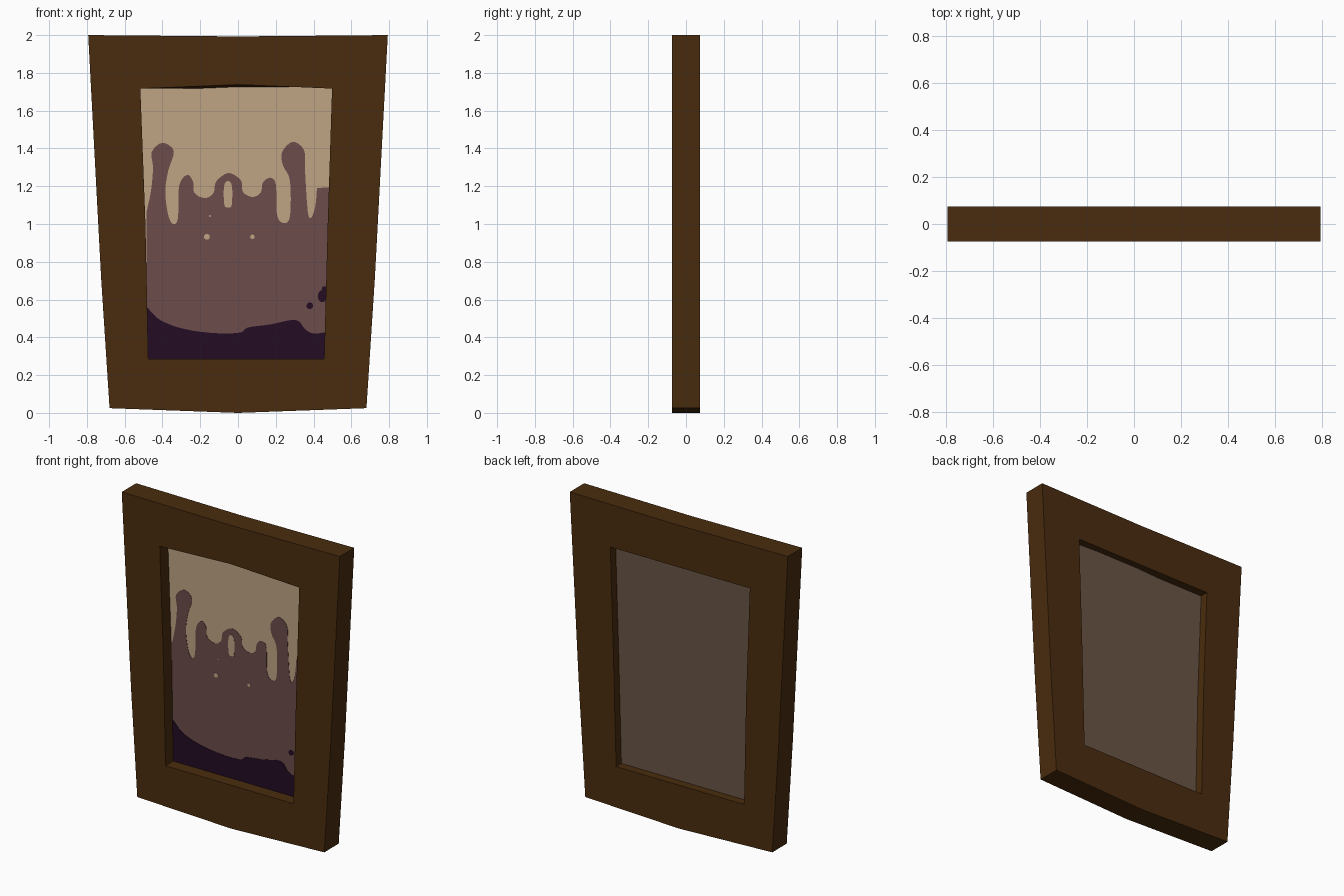
import bpy, bmesh, math
from mathutils import Vector

if "Cube" in bpy.data.objects:
    bpy.data.objects.remove(bpy.data.objects["Cube"])


def material(name, hex_rgb):
    def lin(c):
        c /= 255
        return c / 12.92 if c <= 0.04045 else ((c + 0.055) / 1.055) ** 2.4
    m = bpy.data.materials.new(name)
    m.diffuse_color = [lin(int(hex_rgb[i:i + 2], 16)) for i in (0, 2, 4)] + [1]
    m.use_nodes = True
    m.node_tree.nodes["Principled BSDF"].inputs["Base Color"].default_value = m.diffuse_color
    return m


WOOD = material("brown wood", "4a2c0e")
CREAM = material("cream paint", "bfa585")
MAUVE = material("mauve paint", "6c4c4b")
DARK = material("dark purple paint", "230c24")
BACKING = material("grey brown backing", "6a5545")


def finish(bm, name, mat):
    bmesh.ops.recalc_face_normals(bm, faces=bm.faces)
    me = bpy.data.meshes.new(name)
    bm.to_mesh(me)
    bm.free()
    me.materials.append(mat)
    ob = bpy.data.objects.new(name, me)
    bpy.context.collection.objects.link(ob)
    return ob


def plate(name, pts, y0, y1, mat):
    """Flat outline in x/z, extruded from y0 (front) to y1 (back)."""
    bm = bmesh.new()
    front = [bm.verts.new((x, y0, z)) for x, z in pts]
    back = [bm.verts.new((x, y1, z)) for x, z in pts]
    caps = [bm.faces.new(front), bm.faces.new(back[::-1])]
    n = len(pts)
    for i in range(n):
        j = (i + 1) % n
        bm.faces.new((front[i], back[i], back[j], front[j]))
    for f in caps:
        f.normal_update()
    bmesh.ops.triangulate(bm, faces=caps)
    return finish(bm, name, mat)


def smooth_line(pts, steps=4):
    """Catmull-Rom curve through an open row of points."""
    p = [Vector(pts[0])] + [Vector(q) for q in pts] + [Vector(pts[-1])]
    out = []
    for a, b, c, d in zip(p, p[1:], p[2:], p[3:]):
        for k in range(steps):
            t = k / steps
            v = 0.5 * (2 * b + (c - a) * t + (2 * a - 5 * b + 4 * c - d) * t * t
                       + (3 * b - a - 3 * c + d) * t ** 3)
            out.append((v.x, v.y))
    return out + [tuple(pts[-1])]


def dot(x, z, rx, rz=None, n=10):
    rz = rz or rx
    return [(x + rx * math.cos(2 * math.pi * i / n),
             z + rz * math.sin(2 * math.pi * i / n)) for i in range(n)]


# Frame: a tapered, slightly bowed ring, clockwise from the top left
outer = [(-.793, 2), (0, 1.993), (.793, 2), (.725, .72),
         (.68, .025), (0, 0), (-.68, .025), (-.725, .72)]
inner = [(-.517, 1.717), (0, 1.738), (.498, 1.717), (.475, 1.0),
         (.456, .285), (0, .285), (-.475, .285), (-.49, 1.0)]
inner_back = [(x, min(z, 1.717)) for x, z in inner]
bm = bmesh.new()
loops = [[bm.verts.new((x, y, z)) for x, z in pts] for pts, y in
         ((outer, -.075), (inner, -.075), (inner_back, .075), (outer, .075))]
for a, b in zip(loops, loops[1:] + loops[:1]):
    for i in range(8):
        j = (i + 1) % 8
        bm.faces.new((a[i], a[j], b[j], b[i]))
finish(bm, "frame", WOOD)

# Canvas and its backing, tucked a little into the frame
tucked = [(x * 1.02, 1 + (z - 1) * 1.03) for x, z in inner]
plate("canvas", tucked, .010, .016, CREAM)
plate("canvas_backing", tucked, .016, .020, BACKING)

# Mauve paint with drips
drips = [(-.485, 1.06), (-.46, 1.18), (-.45, 1.30), (-.457, 1.38), (-.40, 1.43),
         (-.34, 1.385), (-.37, 1.28), (-.385, 1.17), (-.37, 1.05), (-.345, 1.00),
         (-.318, 1.03), (-.312, 1.20), (-.27, 1.26), (-.238, 1.225), (-.233, 1.17),
         (-.20, 1.143), (-.16, 1.14), (-.127, 1.17), (-.116, 1.225), (-.05, 1.27),
         (.016, 1.23), (.026, 1.17), (.074, 1.143), (.12, 1.165), (.132, 1.22),
         (.17, 1.245), (.20, 1.21), (.206, 1.05), (.24, 1.005), (.275, 1.04),
         (.275, 1.23), (.238, 1.31), (.233, 1.38), (.29, 1.435), (.35, 1.39),
         (.355, 1.28), (.37, 1.06), (.39, 1.037), (.41, 1.10), (.418, 1.19)]
mauve = smooth_line(drips) + [(.485, 1.195), (.463, .28), (-.482, .28)]
plate("mauve_paint", mauve, .008, .010, MAUVE)

# Cream gaps left in the mauve paint
gap = smooth_line([(-.05, 1.087), (-.072, 1.10), (-.074, 1.20), (-.053, 1.228),
                   (-.032, 1.20), (-.033, 1.10), (-.05, 1.087)])[:-1]
plate("cream_gap", gap, .006, .008, CREAM)
for x, z, r in ((-.165, .932, .016), (.076, .932, .012), (-.148, 1.043, .005)):
    plate("cream_spot", dot(x, z, r), .006, .008, CREAM)

# Dark paint pooled along the bottom, with splashes
pool = [(-.482, .56), (-.41, .49), (-.28, .443), (-.12, .422), (.01, .425),
        (.053, .452), (.17, .468), (.305, .492), (.355, .443), (.40, .42), (.462, .427)]
plate("dark_paint", smooth_line(pool) + [(.46, .28), (-.48, .28)], .006, .008, DARK)
plate("dark_spot", dot(.38, .567, .018), .006, .008, DARK)
plate("dark_splash", dot(.446, .618, .024, .032), .006, .008, DARK)
plate("dark_splash_tail", [(.44, .64), (.448, .67), (.466, .67), (.466, .63)],
      .006, .008, DARK)
